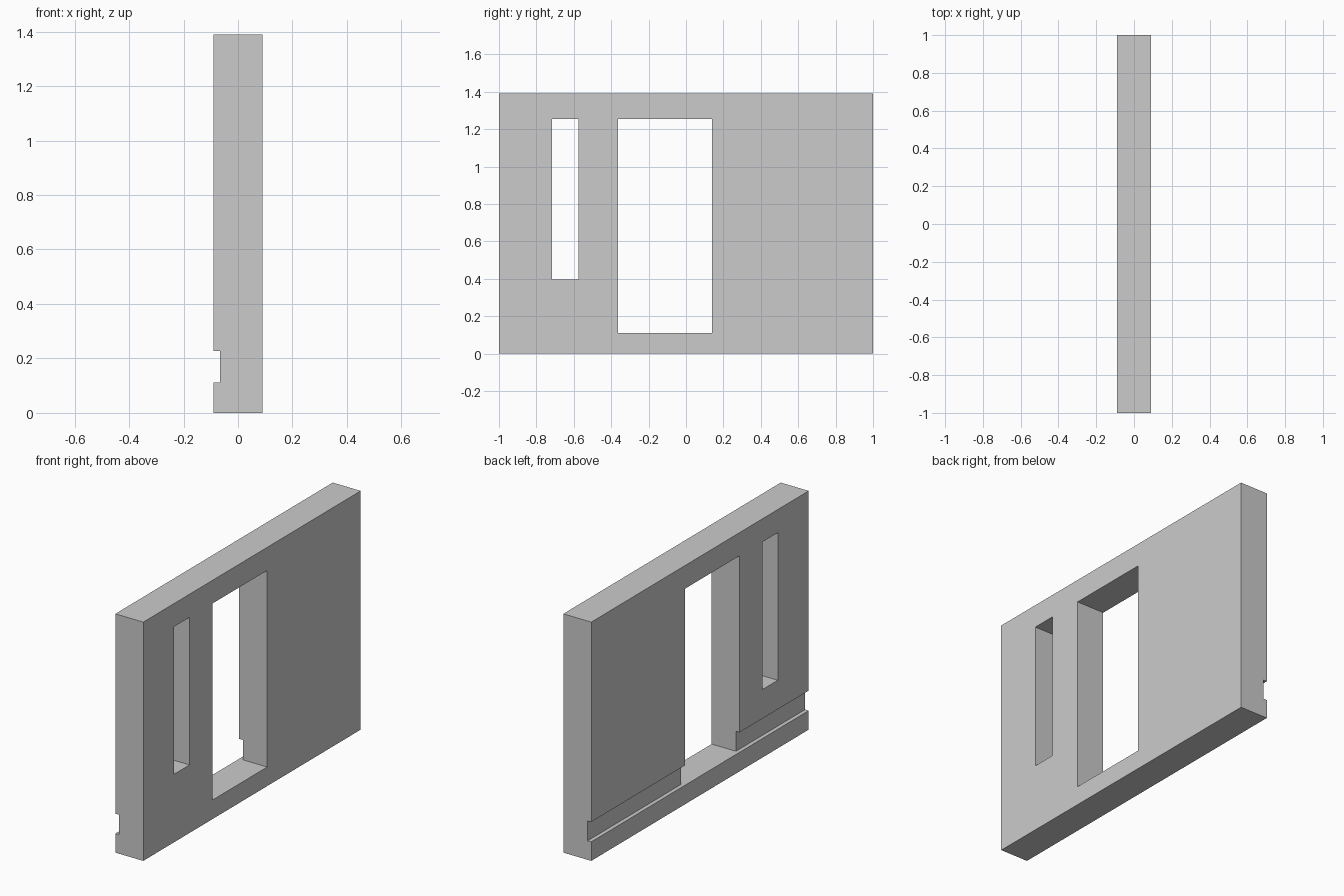
import bpy, bmesh

if "Cube" in bpy.data.objects:
    bpy.data.objects.remove(bpy.data.objects["Cube"])

HALF_T, HALF_L, HEIGHT = 0.09, 1.0, 1.39
SILL, GROOVE_TOP, GROOVE_X = 0.111, 0.227, -0.067


def make_object(name, bm):
    bmesh.ops.recalc_face_normals(bm, faces=bm.faces)
    mesh = bpy.data.meshes.new(name)
    bm.to_mesh(mesh)
    bm.free()
    obj = bpy.data.objects.new(name, mesh)
    bpy.context.collection.objects.link(obj)
    return obj


# Wall panel: cross-section with a shallow groove, extruded along y
profile = [(-HALF_T, 0), (HALF_T, 0), (HALF_T, HEIGHT), (-HALF_T, HEIGHT),
           (-HALF_T, GROOVE_TOP), (GROOVE_X, GROOVE_TOP),
           (GROOVE_X, SILL), (-HALF_T, SILL)]
bm = bmesh.new()
end = bm.faces.new([bm.verts.new((x, -HALF_L, z)) for x, z in profile])
side = bmesh.ops.extrude_face_region(bm, geom=[end])["geom"]
bmesh.ops.translate(bm, vec=(0, 2 * HALF_L, 0),
                    verts=[v for v in side if isinstance(v, bmesh.types.BMVert)])
wall = make_object("wall", bm)

# Openings: (name, y min, y max, z min, z max)
openings = [("door_cutter", -0.364, 0.14, SILL, 1.255),
            ("slot_window_cutter", -0.716, -0.574, 0.396, 1.255)]
for name, y0, y1, z0, z1 in openings:
    bm = bmesh.new()
    bmesh.ops.create_cube(bm, size=1)
    bmesh.ops.scale(bm, vec=(0.5, y1 - y0, z1 - z0), verts=bm.verts)
    bmesh.ops.translate(bm, vec=(0, (y0 + y1) / 2, (z0 + z1) / 2), verts=bm.verts)
    cutter = make_object(name, bm)
    cutter.hide_render = True
    cutter.display_type = 'WIRE'
    cut = wall.modifiers.new(name, 'BOOLEAN')
    cut.operation, cut.solver, cut.object = 'DIFFERENCE', 'EXACT', cutter
